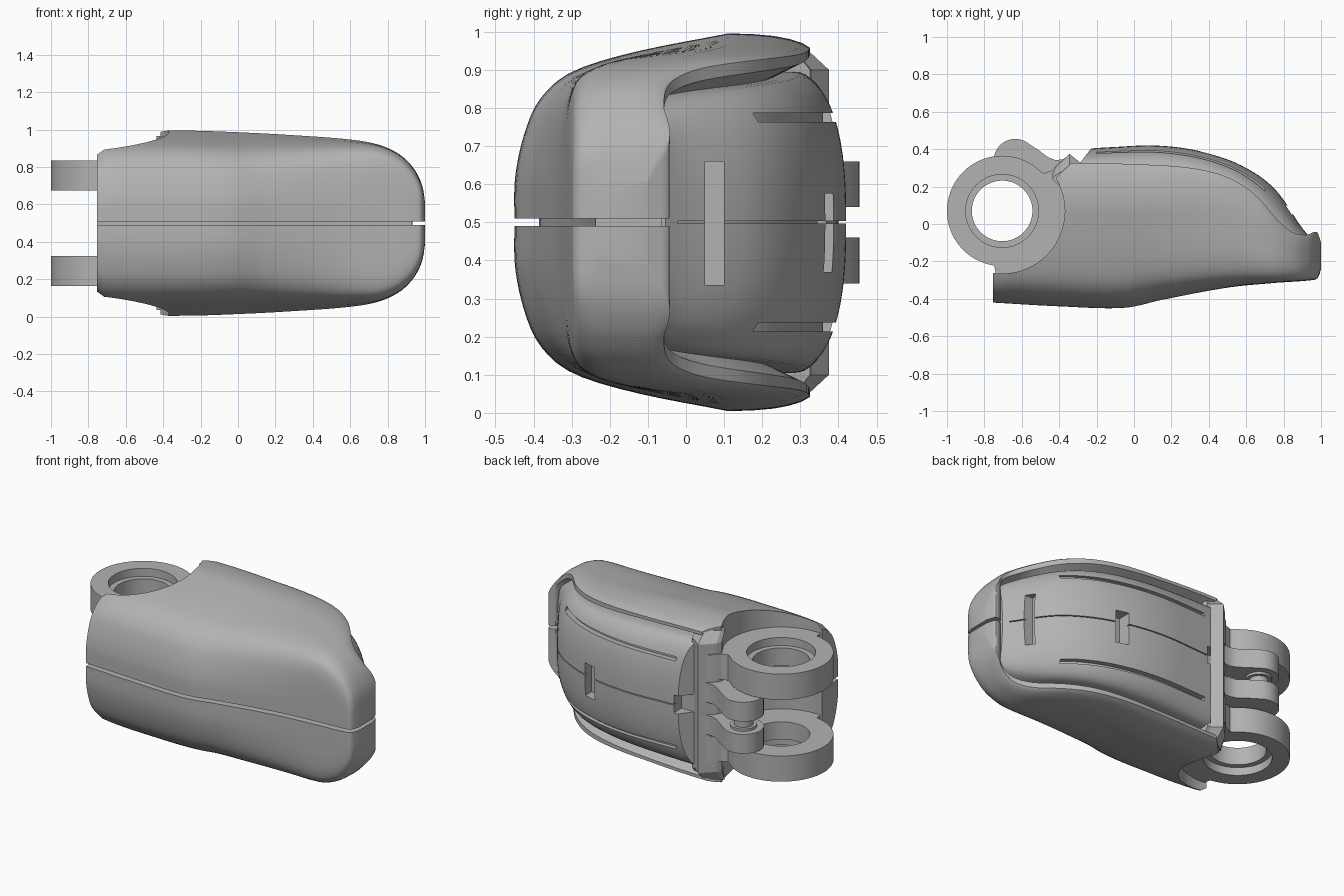
import bpy, bmesh, math

old = bpy.data.objects.get("Cube")
if old:
    bpy.data.objects.remove(old, do_unlink=True)

MID = 0.5                      # symmetry plane, half way up
HINGE = (-0.705, 0.07)
PIN = (-0.635, 0.34)

grey = bpy.data.materials.new("plastic_grey")
grey.use_nodes = True
grey.diffuse_color = (0.45, 0.45, 0.45, 1)
grey.node_tree.nodes["Principled BSDF"].inputs["Base Color"].default_value = (0.45, 0.45, 0.45, 1)


def curve(pts):
    """Smooth function through a few (x, y) points."""
    n = len(pts)
    slope = []
    for i in range(n):
        a, b = pts[max(i - 1, 0)], pts[min(i + 1, n - 1)]
        slope.append((b[1] - a[1]) / (b[0] - a[0]))

    def f(x):
        x = min(max(x, pts[0][0]), pts[-1][0])
        i = max(k for k in range(n - 1) if pts[k][0] <= x)
        (x0, y0), (x1, y1) = pts[i], pts[i + 1]
        h = x1 - x0
        t = (x - x0) / h
        return ((2*t**3 - 3*t*t + 1) * y0 + (t**3 - 2*t*t + t) * h * slope[i]
                + (3*t*t - 2*t**3) * y1 + (t**3 - t*t) * h * slope[i + 1])
    return f


def finish(name, bm):
    bmesh.ops.recalc_face_normals(bm, faces=bm.faces)
    mesh = bpy.data.meshes.new(name)
    bm.to_mesh(mesh)
    bm.free()
    mesh.materials.append(grey)
    ob = bpy.data.objects.new(name, mesh)
    bpy.context.collection.objects.link(ob)
    return ob


def loft(name, sections):
    bm = bmesh.new()
    rings = [[bm.verts.new(p) for p in s] for s in sections]
    n = len(rings[0])
    for a, b in zip(rings, rings[1:]):
        for i in range(n):
            j = (i + 1) % n
            bm.faces.new((a[i], a[j], b[j], b[i]))
    bm.faces.new(rings[0])
    bm.faces.new(rings[-1])
    return finish(name, bm)


def prism(name, outline, z0, z1):
    return loft(name, [[(x, y, z) for x, y in outline] for z in (z0, z1)])


def circle(c, r, n=72):
    return [(c[0] + r * math.cos(2 * math.pi * i / n),
             c[1] + r * math.sin(2 * math.pi * i / n)) for i in range(n)]


def box(name, x0, x1, y0, y1, z0, z1):
    return prism(name, [(x0, y0), (x1, y0), (x1, y1), (x0, y1)], z0, z1)


def select(ob):
    bpy.ops.object.select_all(action='DESELECT')
    ob.select_set(True)
    bpy.context.view_layer.objects.active = ob


def boolean(ob, tools, op='DIFFERENCE'):
    for tool in tools:
        tool.hide_render = True
        select(ob)
        mod = ob.modifiers.new("cut", 'BOOLEAN')
        mod.operation = op
        mod.solver = 'EXACT'
        mod.object = tool
        bpy.ops.object.modifier_apply(modifier=mod.name)
        bpy.data.objects.remove(tool, do_unlink=True)


def smooth(ob, degrees=30):
    select(ob)
    bpy.ops.object.shade_smooth_by_angle(angle=math.radians(degrees))


# Guide curves along the length
front = curve([(-0.755, -0.42), (-0.4, -0.44), (-0.05, -0.448), (0.15, -0.405), (0.5, -0.34),
               (0.75, -0.315), (0.95, -0.3), (0.985, -0.285), (1, -0.24)])
rail = curve([(-0.755, 0.325), (-0.3, 0.325), (0, 0.32), (0.3, 0.3), (0.5, 0.25), (0.65, 0.155),
              (0.78, 0.01), (0.85, -0.045), (0.92, -0.058), (0.98, -0.045), (1, -0.1)])
width = curve([(-0.755, 0.45), (-0.71, 0.487), (-0.3, 0.495), (0, 0.486), (0.3, 0.47), (0.6, 0.447),
               (0.75, 0.42), (0.86, 0.37), (0.93, 0.305), (0.97, 0.24), (0.99, 0.18), (1, 0.11)])
crest = curve([(-0.3, 0.4), (-0.1, 0.412), (0.1, 0.42), (0.3, 0.4), (0.5, 0.345), (0.65, 0.27),
               (0.75, 0.19), (0.82, 0.1), (0.88, 0.005), (0.93, -0.06)])
# Cross-section from the front middle to the widest point, round at the hinge and boxy at the tip
depth_round = curve([(0, 0), (0.2, 0.005), (0.4, 0.055), (0.55, 0.13), (0.68, 0.27), (0.82, 0.55), (1, 1)])
width_round = curve([(0, 0), (0.2, 0.25), (0.4, 0.5), (0.55, 0.67), (0.68, 0.8), (0.82, 0.9), (1, 1)])
depth_boxy = curve([(0, 0), (0.2, 0), (0.4, 0.01), (0.55, 0.05), (0.68, 0.15), (0.82, 0.42), (1, 1)])
width_boxy = curve([(0, 0), (0.2, 0.3), (0.4, 0.59), (0.55, 0.78), (0.68, 0.9), (0.82, 0.975), (1, 1)])


def shell_section(x):
    f, b, w = front(x), rail(x), width(x)
    m = f + 0.72 * (b - f)
    drop = 0.08 * min(max((0.93 - x) / 0.02, 0), 1) + 0.001
    k = min(max((x - 0.05) / 0.7, 0), 1)
    half = []
    for i in range(25):
        t = i / 24
        u = depth_round(t) * (1 - k) + depth_boxy(t) * k
        half.append((f + (m - f) * u, w * (width_round(t) * (1 - k) + width_boxy(t) * k)))
    half += [(m + (b - m) * v, w * (1 - inset * (1 - 0.5 * k))) for v, inset in
             ((0.3, 0.004), (0.55, 0.014), (0.75, 0.03), (0.9, 0.05), (1, 0.075))]
    half += [(b, w * 0.885), (b - drop, w * 0.8), (b - drop, 0)]
    return ([(x, y, MID + z) for y, z in half]
            + [(x, y, MID - z) for y, z in reversed(half[1:-1])])


def panel_y(x, s):
    edge = rail(x) - 0.05
    return edge + (crest(x) - edge) * max(1 - abs(s) ** 2.5, 0) ** 0.4


def panel_section(x):
    hw, base = 0.8 * width(x), rail(x) - 0.13
    top = [math.sin(math.pi / 2 * i / 16) for i in range(-16, 17)]
    return ([(x, panel_y(x, s), MID + s * hw) for s in top]
            + [(x, base, MID + hw), (x, base, MID - hw)])


def panel_groove(x0, x1, offset, z0, z1, depth):
    xs = [x0 + (x1 - x0) * i / 24 for i in range(25)]
    low = [(x, panel_y(x, offset / (0.8 * width(x))) - depth) for x in xs]
    return prism("groove_cutter", low + [(x, 0.6 + 0.1 * (x1 - x)) for x in reversed(xs)], z0, z1)


# Outer shell, cut for the hinge, trimmed at the end wall and split along the front
shell = loft("outer_shell", [shell_section(-0.755 + 1.755 * math.sin(math.pi / 2 * i / 70))
                             for i in range(71)])
split = [(-0.9, -0.35)] + [(-0.75 + 0.07 * i, front(-0.75 + 0.07 * i) + 0.065) for i in range(25)]
split += [(0.935, 0.1), (1.1, 0.1), (1.1, -0.6), (-0.9, -0.6)]
trim = [(-0.9, 0.1), (-0.41, 0.1), (-0.415, 0.25), (-0.3, 0.36), (-0.9, 0.36)]
boolean(shell, [prism("hinge_cutter", circle(HINGE, 0.335, 96), -0.2, 1.2),
                prism("trim_cutter", trim, -0.2, 1.2),
                prism("split_cutter", split, MID - 0.01, MID + 0.01)])
smooth(shell)

# Raised back panel with its sloping end, slots and seam
panel = loft("back_panel", [panel_section(-0.29 + 1.215 * i / 52) for i in range(53)])
slope = [(-0.225, 0.41), (-0.29, 0.325), (-0.4, 0.325), (-0.4, 0.7), (-0.225, 0.7)]
cuts = [prism("slope_cutter", slope, -0.1, 1.1)]
cuts += [panel_groove(-0.2, 0.7, 0.275, MID + s * 0.275 - 0.012, MID + s * 0.275 + 0.012, 0.03)
         for s in (-1, 1)]
cuts += [panel_groove(-0.4, 0.9, 0, MID - 0.003, MID + 0.003, 0.02),
         box("long_slot_cutter", 0.79, 1.0, 0.05, 0.1, 0.335, 0.66),
         box("square_slot_cutter", 0.36, 0.44, 0.3, 0.6, 0.37, 0.575),
         box("end_slot_cutter", -0.35, -0.2, 0.33, 0.6, 0.45, 0.56)]
boolean(panel, cuts)
smooth(panel)

# End wall behind the panel, chamfered towards the sides of the shell
wall_outline = [(-0.25, 0.2), (-0.27, 0.325), (-0.29, 0.33), (-0.345, 0.375),
                (-0.42, 0.3), (-0.437, 0.27), (-0.396, 0.2)]
loft("end_wall", [[(x, 0.2 + (y - 0.2) * k, MID + z) for x, y in wall_outline]
                  for z, k in ((-0.465, 0.6), (-0.4, 1), (0.4, 1), (0.465, 0.6))])

# Hinge rings with a counterbore on the outer side, and their webs
for label, s in (("lower", -1), ("upper", 1)):
    z_in, z_out = MID + s * 0.175, MID + s * 0.335
    ring = prism(label + "_hinge_ring", circle(HINGE, 0.295), z_in, z_out)
    web = prism("web", [(-0.75, -0.2), (-0.735, -0.3), (-0.5, -0.24), (-0.36, -0.05), (-0.34, 0.1),
                        (-0.36, 0.35), (-0.4, 0.33), (-0.44, 0.285), (-0.48, 0.272), (-0.52, 0.29),
                        (-0.7, 0.2)], z_in, z_out)
    boolean(ring, [web], 'UNION')
    boolean(ring, [prism("hole_cutter", circle(HINGE, 0.162), -0.1, 1.1),
                   prism("bore_cutter", circle(HINGE, 0.195), z_out - s * 0.05, z_out + s * 0.1)])
    smooth(ring)

# Small lugs: a round end flowing into a neck on the wall, joined by a pin
arc = [(PIN[0] + 0.115 * math.cos(math.radians(a)), PIN[1] + 0.115 * math.sin(math.radians(a)))
       for a in range(50, 291, 10)]
lug_outline = arc + [(-0.54, 0.25), (-0.48, 0.24), (-0.4, 0.2), (-0.34, 0.25), (-0.345, 0.372),
                     (-0.38, 0.345), (-0.42, 0.342), (-0.46, 0.357), (-0.51, 0.395)]
for label, s in (("lower", -1), ("upper", 1)):
    smooth(prism(label + "_lug", lug_outline, MID + s * 0.04, MID + s * 0.16))
    smooth(prism(label + "_pin_collar", circle(PIN, 0.075, 40), MID + s * 0.025, MID + s * 0.045))
smooth(prism("lug_pin", circle(PIN, 0.055, 40), MID - 0.05, MID + 0.05))
